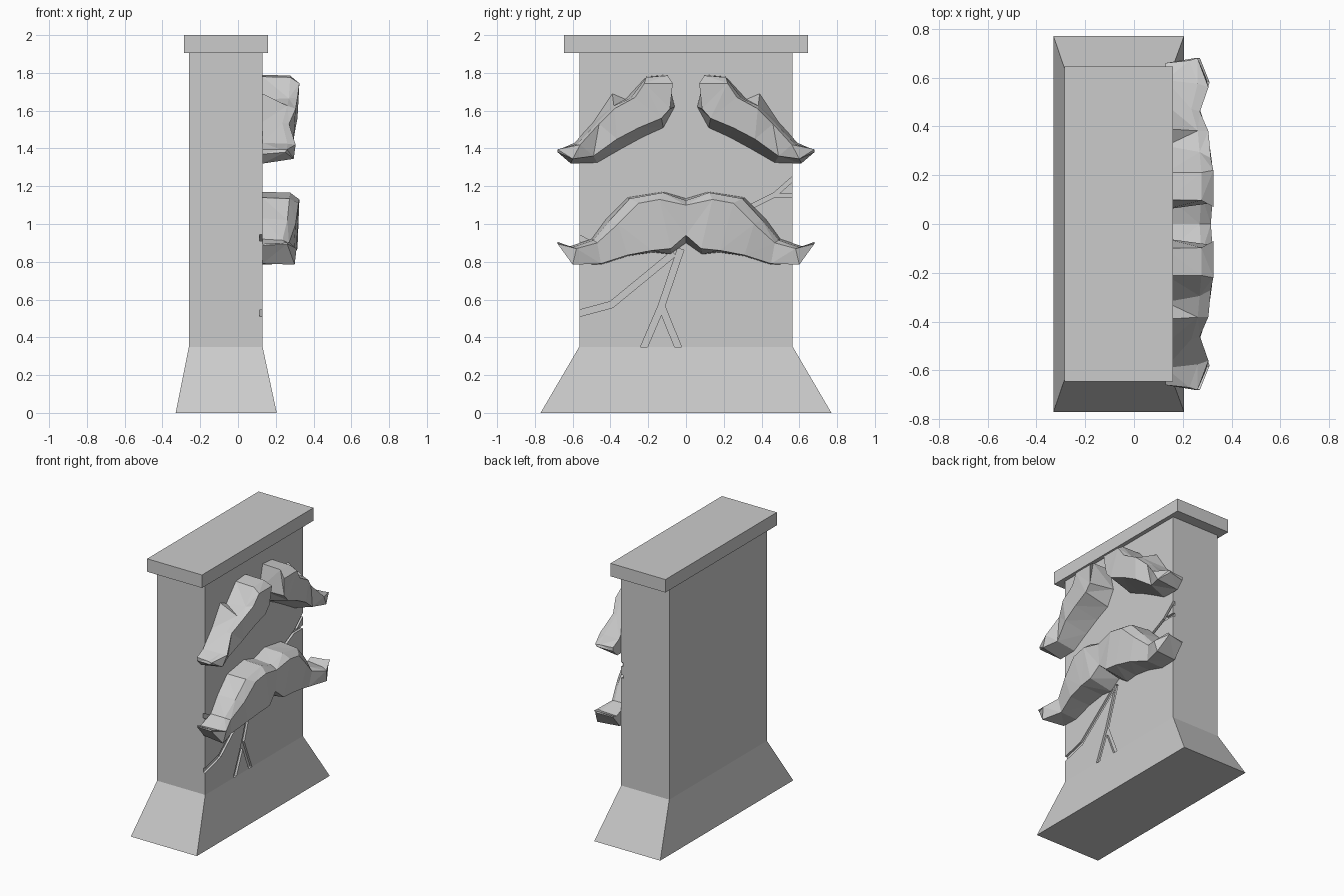
import bpy, bmesh
from mathutils import Vector

if "Cube" in bpy.data.objects:
    bpy.data.objects.remove(bpy.data.objects["Cube"])

WALL = 0.13  # x of the decorated face


def finish(bm, name):
    bmesh.ops.recalc_face_normals(bm, faces=bm.faces)
    me = bpy.data.meshes.new(name)
    bm.to_mesh(me)
    bm.free()
    ob = bpy.data.objects.new(name, me)
    bpy.context.collection.objects.link(ob)
    return ob


def loft(bm, rings, cap_start=True, cap_end=True):
    vs = [[bm.verts.new(p) for p in r] for r in rings]
    n = len(vs[0])
    for a, b in zip(vs, vs[1:]):
        for i in range(n):
            j = (i + 1) % n
            bm.faces.new((a[i], a[j], b[j], b[i]))
    if cap_start:
        bm.faces.new(vs[0])
    if cap_end:
        bm.faces.new(vs[-1])


def block(name, *levels):
    # each level: z, x min, x max, half depth in y
    bm = bmesh.new()
    loft(bm, [[(x0, -h, z), (x1, -h, z), (x1, h, z), (x0, h, z)]
              for z, x0, x1, h in levels])
    return finish(bm, name)


def hair(name, stations, cap_start):
    # station: ridge blend, front x, then (y, z) of wall top, front top,
    # front bottom and wall bottom
    rings = []
    for k, xf, wt, ft, fl, wb in stations:
        ridge = Vector(wt).lerp(Vector(ft), k)
        xr = WALL + (xf - WALL) * 0.75
        rings.append([(WALL, *wt), (xr, *ridge), (xf, *ft), (xf - 0.01, *fl), (WALL, *wb)])
    bm = bmesh.new()
    loft(bm, rings, cap_start)
    bmesh.ops.recalc_face_normals(bm, faces=bm.faces)
    bmesh.ops.triangulate(bm, faces=bm.faces)
    if sum((f.normal.x for f in bm.faces if f.calc_center_median().x > 0.25)) < 0:
        bmesh.ops.reverse_faces(bm, faces=bm.faces)
    me = bpy.data.meshes.new(name)
    bm.to_mesh(me)
    bm.free()
    ob = bpy.data.objects.new(name, me)
    bpy.context.collection.objects.link(ob)
    m = ob.modifiers.new("mirror", "MIRROR")
    m.use_axis = (False, True, False)
    return ob


# Stone slab: flared base, pillar, cap
block("base", (0, -0.33, 0.205, 0.77), (0.35, -0.26, WALL, 0.565))
pillar = block("pillar", (0.35, -0.26, WALL, 0.565), (1.905, -0.26, WALL, 0.565))
block("cap", (1.905, -0.285, 0.16, 0.645), (2.0, -0.285, 0.16, 0.645))

# Cracks: shallow grooves carved along branching paths (width, points in y, z)
cracks = [
    (0.034, [(-0.07, 0.84), (-0.395, 0.573), (-0.60, 0.518)]),
    (0.034, [(-0.03, 0.86), (-0.13, 0.565), (-0.235, 0.32)]),
    (0.034, [(-0.13, 0.565), (-0.03, 0.32)]),
    (0.022, [(0.30, 1.07), (0.47, 1.155), (0.60, 1.27)]),
    (0.022, [(0.46, 1.15), (0.60, 1.15)]),
    (0.03, [(-0.60, 0.945), (-0.48, 0.88)]),
]
bm = bmesh.new()
i = 0
for w, pts in cracks:
    for a, b in zip(pts, pts[1:]):
        a, b = Vector(a), Vector(b)
        d = (b - a).normalized()
        s = Vector((-d.y, d.x)) * w / 2
        a = a - d * w * 0.2
        quad = [a + s, a - s, b - s, b + s]
        loft(bm, [[(x, *p) for p in quad] for x in (WALL - 0.015 - 0.0003 * i, WALL + 0.02 + 0.001 * i)])
        i += 1
cutter = finish(bm, "crack_cutter")
cutter.hide_render = True
mod = pillar.modifiers.new("cracks", "BOOLEAN")
mod.operation = "DIFFERENCE"
mod.solver = "EXACT"
mod.use_self = True
mod.object = cutter
bpy.context.view_layer.objects.active = pillar
bpy.ops.object.modifier_apply(modifier=mod.name)
bpy.data.objects.remove(cutter)

# Moustache, mirrored about the centre
hair("moustache", [
    (0.3, 0.315, (0, 1.135), (0, 1.10), (0, 0.94), (0, 0.90)),
    (0.1, 0.325, (0.12, 1.17), (0.14, 1.13), (0.08, 0.87), (0.085, 0.84)),
    (0.2, 0.32, (0.31, 1.14), (0.25, 1.11), (0.18, 0.86), (0.175, 0.85)),
    (0.3, 0.305, (0.42, 1.03), (0.36, 1.0), (0.31, 0.835), (0.31, 0.83)),
    (0.3, 0.27, (0.50, 0.92), (0.47, 0.90), (0.45, 0.79), (0.45, 0.785)),
    (0.4, 0.31, (0.62, 0.88), (0.58, 0.87), (0.60, 0.785), (0.58, 0.79)),
    (0.5, 0.27, (0.66, 0.895), (0.68, 0.905), (0.68, 0.895), (0.66, 0.885)),
], False)

# Eyebrows, mirrored pair
hair("eyebrows", [
    (0.1, 0.325, (0.10, 1.79), (0.07, 1.745), (0.085, 1.61), (0.06, 1.62)),
    (0.1, 0.325, (0.21, 1.78), (0.22, 1.745), (0.13, 1.56), (0.12, 1.51)),
    (0.5, 0.315, (0.32, 1.66), (0.27, 1.67), (0.25, 1.51), (0.23, 1.46)),
    (0.8, 0.305, (0.39, 1.69), (0.38, 1.61), (0.365, 1.45), (0.34, 1.40)),
    (0.6, 0.27, (0.49, 1.54), (0.46, 1.53), (0.49, 1.36), (0.47, 1.325)),
    (0.5, 0.305, (0.59, 1.43), (0.56, 1.42), (0.60, 1.345), (0.61, 1.32)),
    (0.5, 0.26, (0.66, 1.395), (0.68, 1.395), (0.68, 1.38), (0.66, 1.37)),
], True)
